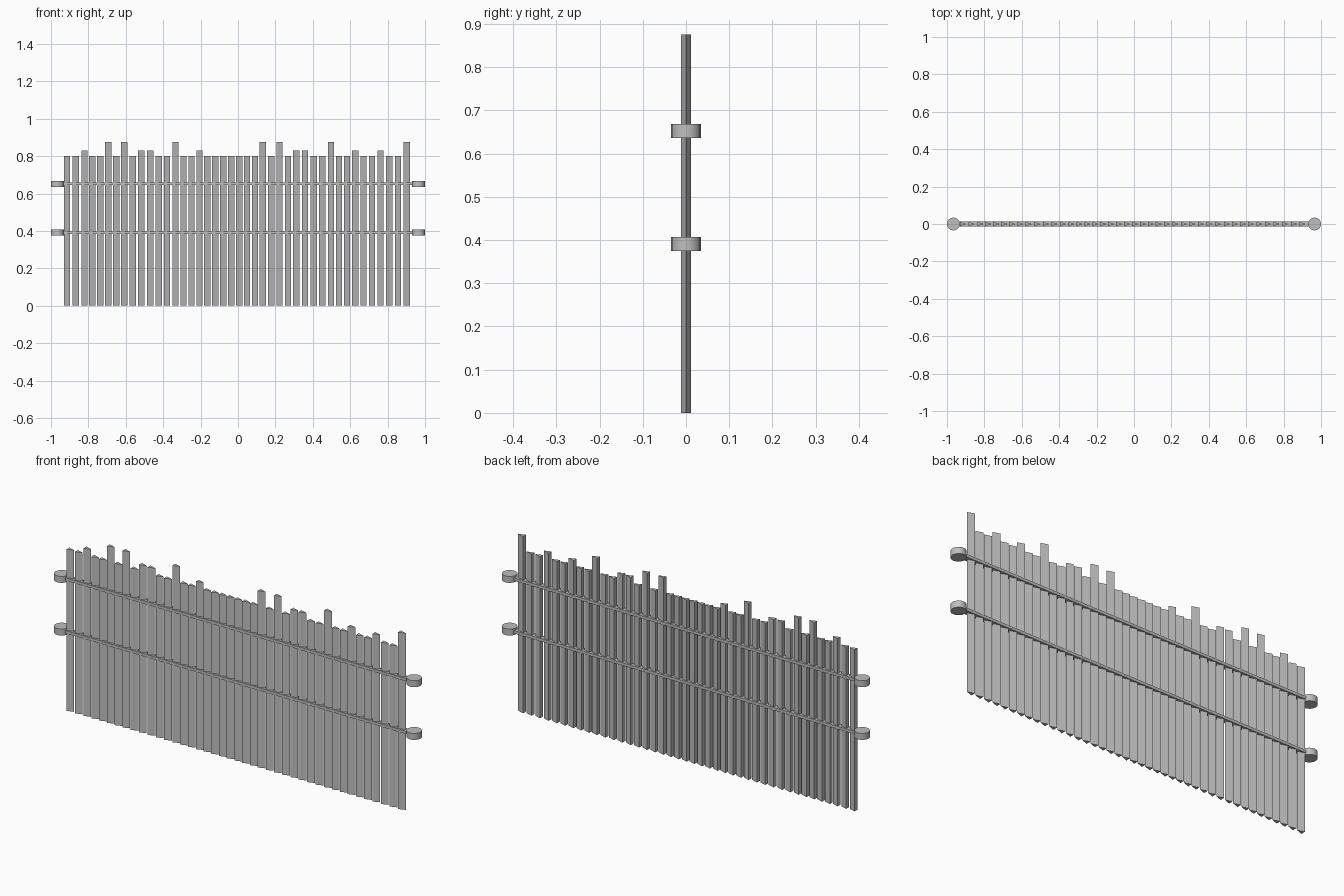
import bpy, bmesh

if "Cube" in bpy.data.objects:
    bpy.data.objects.remove(bpy.data.objects["Cube"])

grey = bpy.data.materials.new("weathered grey")
grey.diffuse_color = (0.52, 0.52, 0.52, 1)
grey.use_nodes = True
grey.node_tree.nodes["Principled BSDF"].inputs["Base Color"].default_value = grey.diffuse_color


def finish(name, bm):
    bmesh.ops.recalc_face_normals(bm, faces=bm.faces)
    mesh = bpy.data.meshes.new(name)
    bm.to_mesh(mesh)
    bm.free()
    mesh.materials.append(grey)
    ob = bpy.data.objects.new(name, mesh)
    bpy.context.collection.objects.link(ob)
    return ob


def prism(name, outline, z0, z1):
    """Extrude a flat xy outline from z0 up to z1."""
    bm = bmesh.new()
    face = bm.faces.new([bm.verts.new((x, y, z0)) for x, y in outline])
    top = bmesh.ops.extrude_face_region(bm, geom=[face])["geom"]
    bmesh.ops.translate(bm, vec=(0, 0, z1 - z0),
                        verts=[v for v in top if isinstance(v, bmesh.types.BMVert)])
    return finish(name, bm)


# pickets: three-sided stakes, slightly uneven spacing between the raised ones
LOW, MID, TALL = 0.80, 0.83, 0.875
anchors = [(0, -0.914, LOW), (2, -0.821, MID), (5, -0.693, TALL), (7, -0.608, TALL),
           (9, -0.517, MID), (10, -0.470, MID), (13, -0.334, TALL), (16, -0.206, MID),
           (24, 0.133, TALL), (26, 0.222, TALL), (28, 0.312, MID), (29, 0.358, MID),
           (32, 0.497, TALL), (35, 0.626, MID), (38, 0.762, MID), (41, 0.902, TALL)]
stakes = [(anchors[0][1], LOW)]
for (i, xa, _), (j, xb, height) in zip(anchors, anchors[1:]):
    for k in range(i + 1, j + 1):
        x = xa + (xb - xa) * (k - i) / (j - i)
        stakes.append((x, height if k == j else LOW))
for n, (x, height) in enumerate(stakes, 1):
    prism(f"picket_{n:02d}",
          [(x - 0.017, -0.012), (x + 0.017, 0.0), (x - 0.017, 0.011)], 0.0, height)

# rails in two lengths each, ending in round caps
for level, z in (("lower", 0.391), ("upper", 0.652)):
    for side, x0, x1 in (("left", -0.95, -0.012), ("right", -0.012, 0.95)):
        prism(f"{level}_rail_{side}",
              [(x0, -0.014), (x1, -0.014), (x1, 0.014), (x0, 0.014)],
              z - 0.007, z + 0.007)
        bpy.ops.mesh.primitive_cylinder_add(
            vertices=16, radius=0.0345, depth=0.032,
            location=(-0.9655 if side == "left" else 0.9655, 0, z))
        cap = bpy.context.object
        cap.name = f"{level}_end_cap_{side}"
        cap.data.materials.append(grey)
        bpy.ops.object.shade_smooth_by_angle()
